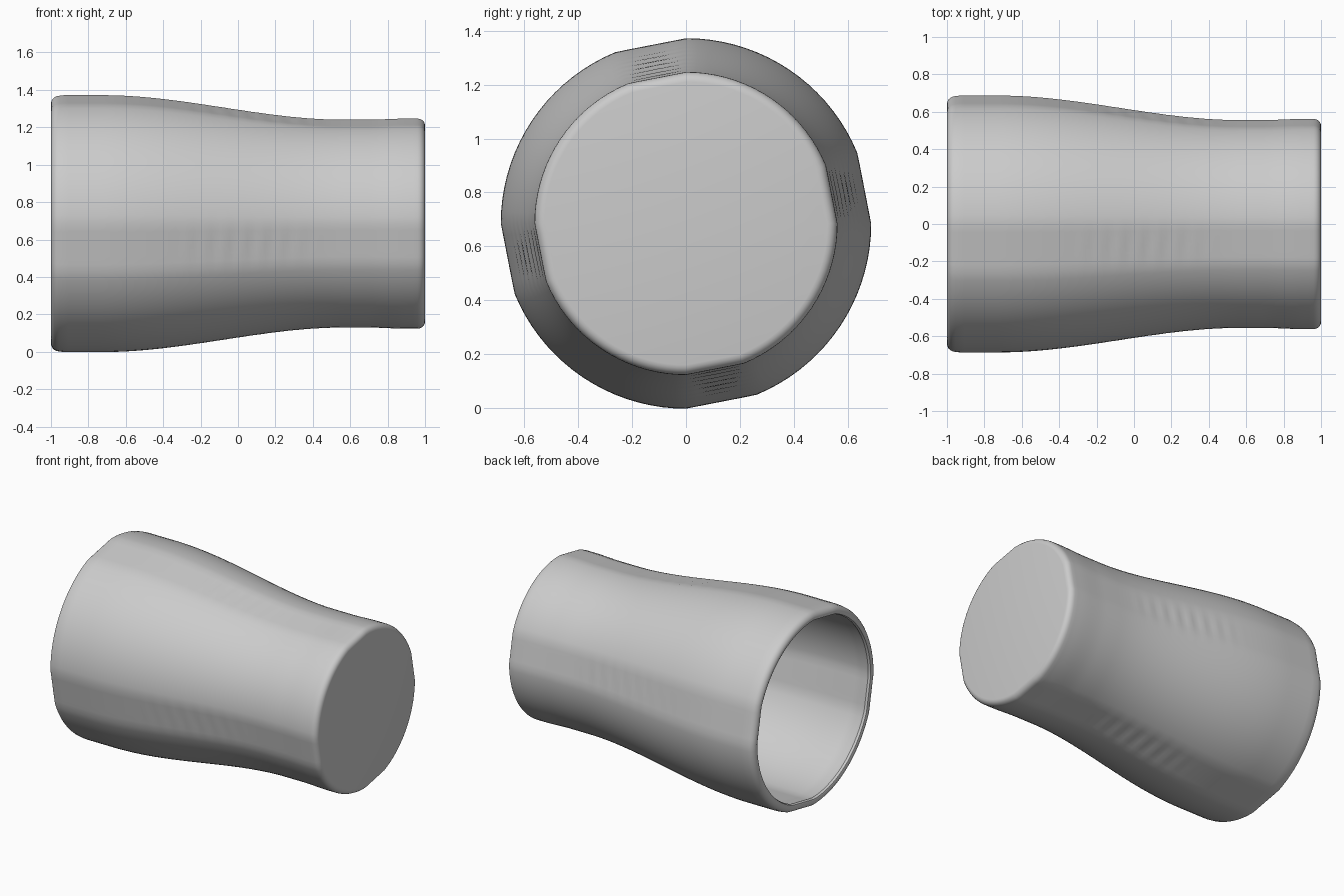
import bpy, bmesh, math

if "Cube" in bpy.data.objects:
    bpy.data.objects.remove(bpy.data.objects["Cube"])

SEGMENTS = 96
CENTRE_Z = 0.685
WALL = 0.05
FLAT_START = math.radians(-79)   # first of four slightly flattened sides


def smooth(t):
    t = max(0.0, min(1.0, t))
    return t * t * (3 - 2 * t)


def body_radius(x):
    # wide mouth, tapering waist, faint flare at the closed end
    return 0.687 - 0.131 * smooth((x + 0.72) / 1.28) + 0.006 * smooth((x - 0.7) / 0.2)


def flat_offset(angle):
    # signed angle to the nearest flattened side
    quarter = math.pi / 2
    return (angle - FLAT_START + quarter / 2) % quarter - quarter / 2


def section_point(x, r, angle, ripple):
    d = flat_offset(angle)
    r = min(r, 0.981 * r / math.cos(d))
    # shallow grip ripples across each flattened side
    if ripple and -0.4 < x < 0.5:
        fade = max(0.0, 1 - abs(d) / 0.22) * math.sin(math.pi * (x + 0.4) / 0.9)
        r += 0.003 * fade * math.sin(2 * math.pi * x / 0.1)
    return (x, r * math.cos(angle), CENTRE_Z + r * math.sin(angle))


# profile from the floor inside, over the rim and along the outside to the end cap
profile = []
for i in range(25):
    x = 0.92 - 1.87 * i / 24
    profile.append((x, body_radius(x) - WALL, False))
profile += [(-0.98, 0.624, False), (-0.995, 0.63, False), (-1.0, 0.642, False)]
for i in range(1, 6):                      # rounded rim
    a = math.pi / 2 * i / 5
    profile.append((-0.955 - 0.045 * math.cos(a), 0.642 + 0.042 * math.sin(a), False))
for i in range(1, 81):                     # outer wall
    x = -0.955 + 1.915 * i / 80
    profile.append((x, body_radius(x), True))
for i in range(1, 6):                      # rounded end edge
    a = math.pi / 2 * i / 5
    profile.append((0.96 + 0.04 * math.sin(a), 0.525 + 0.037 * math.cos(a), False))

# cup shell
bm = bmesh.new()
rings = []
for x, r, ripple in profile:
    rings.append([bm.verts.new(section_point(x, r, 2 * math.pi * s / SEGMENTS, ripple))
                  for s in range(SEGMENTS)])
for a, b in zip(rings, rings[1:]):
    for s in range(SEGMENTS):
        n = (s + 1) % SEGMENTS
        bm.faces.new((a[s], a[n], b[n], b[s]))
bm.faces.new(rings[0])       # inner floor
bm.faces.new(rings[-1])      # closed end
bmesh.ops.recalc_face_normals(bm, faces=bm.faces)

mesh = bpy.data.meshes.new("cup")
bm.to_mesh(mesh)
bm.free()
cup = bpy.data.objects.new("cup", mesh)
bpy.context.collection.objects.link(cup)

grey = bpy.data.materials.new("light grey")
grey.diffuse_color = (0.6, 0.6, 0.6, 1)
grey.use_nodes = True
grey.node_tree.nodes["Principled BSDF"].inputs["Base Color"].default_value = grey.diffuse_color
mesh.materials.append(grey)

bpy.context.view_layer.objects.active = cup
cup.select_set(True)
bpy.ops.object.shade_smooth_by_angle(angle=math.radians(35))
